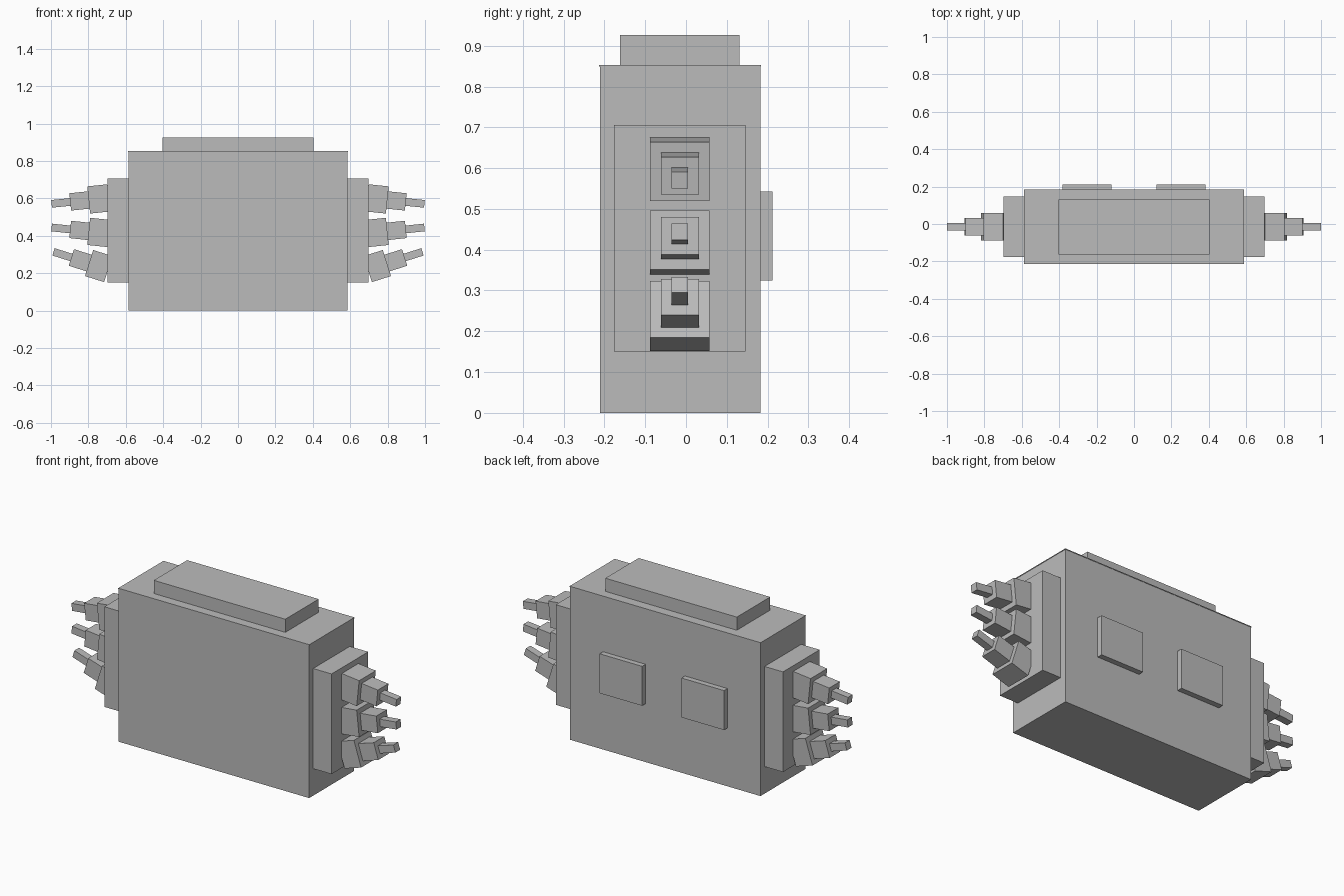
import bpy
from math import radians, cos, sin
from mathutils import Matrix

if "Cube" in bpy.data.objects:
    bpy.data.objects.remove(bpy.data.objects["Cube"])

grey = bpy.data.materials.new("plain grey")
grey.diffuse_color = (0.5, 0.5, 0.5, 1)
grey.use_nodes = True
grey.node_tree.nodes["Principled BSDF"].inputs["Base Color"].default_value = grey.diffuse_color


def box(name, centre, size, tilt=0.0):
    """Box of a given size, tilted upward in the xz plane."""
    x, y, z = (s / 2 for s in size)
    verts = [(a, b, c) for a in (-x, x) for b in (-y, y) for c in (-z, z)]
    faces = [(0, 1, 3, 2), (4, 6, 7, 5), (0, 4, 5, 1),
             (2, 3, 7, 6), (0, 2, 6, 4), (1, 5, 7, 3)]
    mesh = bpy.data.meshes.new(name)
    mesh.from_pydata(verts, [], faces)
    mesh.transform(Matrix.Rotation(-tilt, 4, 'Y'))
    mesh.materials.append(grey)
    ob = bpy.data.objects.new(name, mesh)
    ob.location = centre
    bpy.context.collection.objects.link(ob)
    return ob


def span(name, lo, hi):
    """Box between two opposite corners."""
    return box(name, [(a + b) / 2 for a, b in zip(lo, hi)],
               [b - a for a, b in zip(lo, hi)])


# Main body with a barely overhanging top cover and a raised cap
span("body", (-0.585, -0.211, 0), (0.585, 0.182, 0.849))
span("top_cover", (-0.587, -0.213, 0.849), (0.587, 0.184, 0.853))
span("top_cap", (-0.404, -0.162, 0.853), (0.404, 0.131, 0.926))

# Finger rows: name, root height, upward tilt
fingers = [("upper", 0.597, -6), ("middle", 0.418, 6), ("lower", 0.238, 17.5)]
# Finger segments: name, distance along finger, length, thickness
segments = [("base", 0, 0.107, 0.146), ("mid", 0.103, 0.1, 0.093),
            ("tip", 0.203, 0.1, 0.041)]

for side, s in (("left", -1), ("right", 1)):
    # Side block
    x0, x1 = sorted((s * 0.585, s * 0.698))
    span(side + "_side_block", (x0, -0.176, 0.15), (x1, 0.146, 0.706))
    # Back plate
    x0, x1 = sorted((s * 0.121, s * 0.382))
    span(side + "_back_plate", (x0, 0.182, 0.324), (x1, 0.212, 0.543))
    # Tapering stepped fingers
    for row, z, deg in fingers:
        t = radians(deg)
        for seg, d, length, w in segments:
            box(f"{side}_{row}_finger_{seg}",
                (s * (0.745 + d * cos(t)), -0.015, z + d * sin(t)),
                (length, w, w), s * t)
